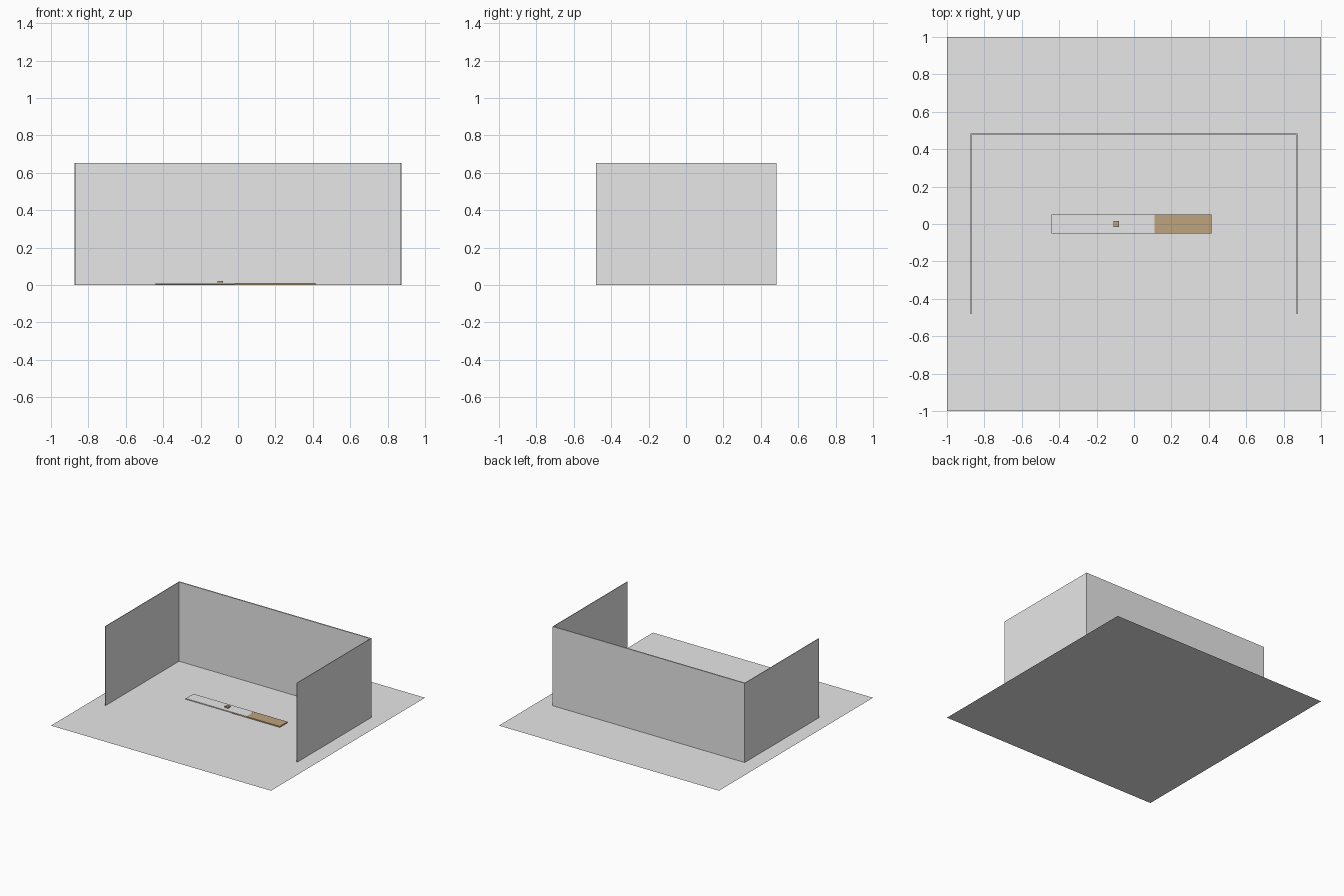
import bpy
import bmesh

if "Cube" in bpy.data.objects:
    bpy.data.objects.remove(bpy.data.objects["Cube"])


def material(name, rgb):
    m = bpy.data.materials.new(name)
    m.diffuse_color = (*rgb, 1)
    m.use_nodes = True
    m.node_tree.nodes["Principled BSDF"].inputs["Base Color"].default_value = m.diffuse_color
    return m


grey = material("light_grey", (0.8, 0.8, 0.8))
brown = material("wood_brown", (0.52, 0.37, 0.21))


def box(name, lo, hi, mat):
    """Box between two opposite corners."""
    bm = bmesh.new()
    bmesh.ops.create_cube(bm, size=1)
    for v in bm.verts:
        v.co = [lo[i] if v.co[i] < 0 else hi[i] for i in range(3)]
    me = bpy.data.meshes.new(name)
    bm.to_mesh(me)
    bm.free()
    me.materials.append(mat)
    ob = bpy.data.objects.new(name, me)
    bpy.context.collection.objects.link(ob)
    return ob


# Floor: a single flat sheet
bpy.ops.mesh.primitive_plane_add(size=2)
floor = bpy.context.object
floor.name = "floor"
floor.data.materials.append(grey)

# Three thin walls, open at the front
WALL_X, WALL_Y, TOP = 0.873, 0.485, 0.652
box("back_wall", (-WALL_X, WALL_Y - 0.01, 0.001), (WALL_X, WALL_Y, TOP), grey)
for side, name in ((-1, "left_wall"), (1, "right_wall")):
    xs = sorted((side * WALL_X, side * (WALL_X - 0.005)))
    box(name, (xs[0], -0.48, 0.001), (xs[1], WALL_Y - 0.01, TOP), grey)

# Low strip on the floor: grey half lapping over the wooden half
box("wood_strip", (-0.02, -0.05, 0.0005), (0.415, 0.05, 0.0095), brown)
box("grey_strip", (-0.44, -0.05, 0.003), (0.11, 0.05, 0.01), grey)

# Small peg on the strip
box("peg", (-0.11, -0.015, 0.005), (-0.08, 0.015, 0.022), brown)
